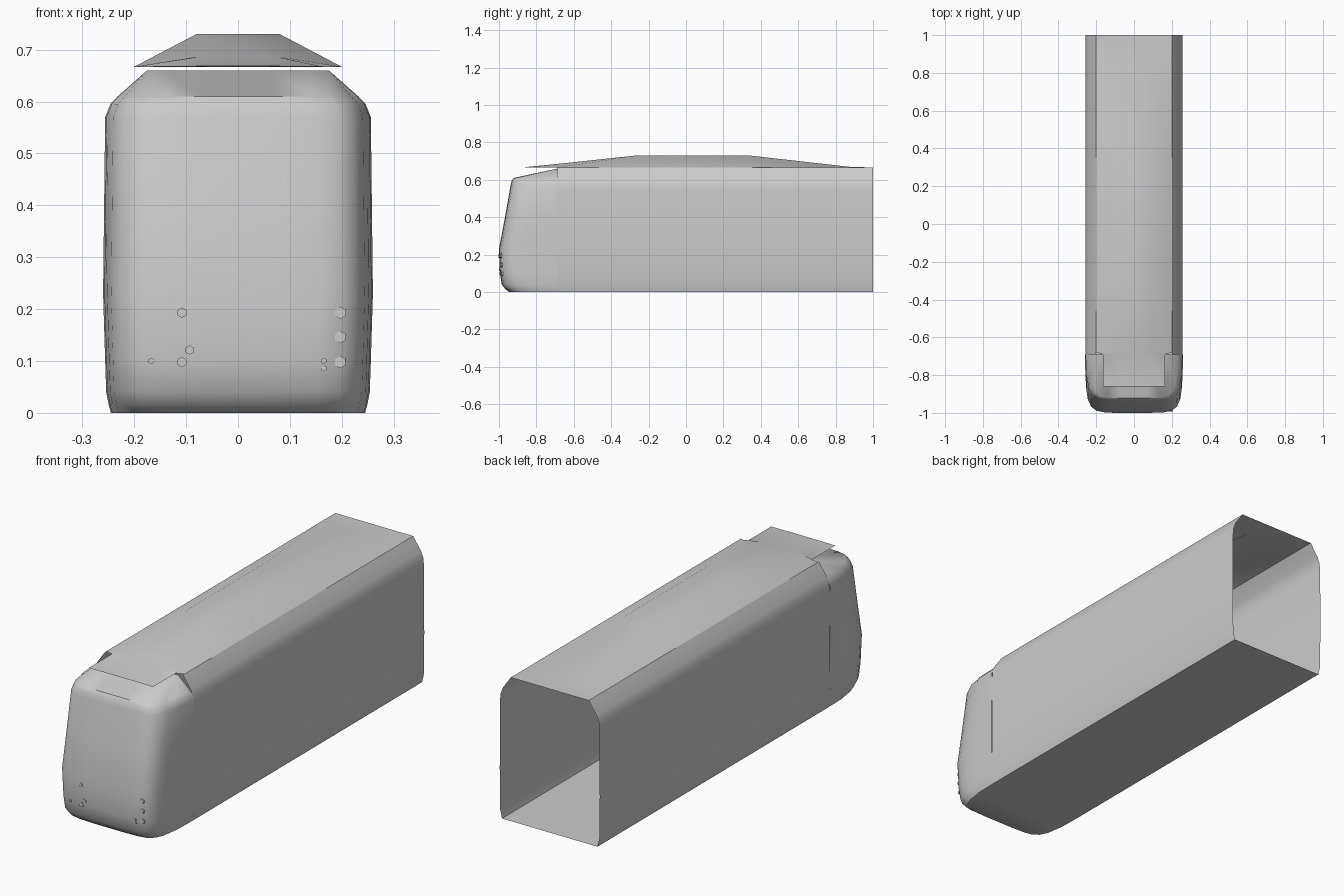
import bpy, bmesh, math
from mathutils import Vector
from mathutils.bvhtree import BVHTree

cube = bpy.data.objects.get("Cube")
if cube:
    bpy.data.objects.remove(cube, do_unlink=True)

grey = bpy.data.materials.new("plain_grey")
grey.use_nodes = True
GREY = (0.6, 0.6, 0.6, 1)
grey.diffuse_color = GREY
grey.node_tree.nodes["Principled BSDF"].inputs["Base Color"].default_value = GREY


def finish(name, bm, angle=40):
    """Turn a bmesh into a smooth shaded object."""
    mesh = bpy.data.meshes.new(name)
    bm.to_mesh(mesh)
    bm.free()
    mesh.materials.append(grey)
    obj = bpy.data.objects.new(name, mesh)
    bpy.context.collection.objects.link(obj)
    bpy.ops.object.select_all(action="DESELECT")
    obj.select_set(True)
    bpy.context.view_layer.objects.active = obj
    bpy.ops.object.shade_smooth_by_angle(angle=math.radians(angle))
    return obj


def loft(rows, outward=None):
    """Skin rows of equal point counts with quads."""
    bm = bmesh.new()
    rings = [[bm.verts.new(p) for p in row] for row in rows]
    for a, b in zip(rings, rings[1:]):
        for i in range(len(a) - 1):
            bm.faces.new((a[i], a[i + 1], b[i + 1], b[i]))
    return bm, rings


def both_sides(half):
    """Mirror a list of points running from +x towards the middle."""
    return half + [(-p[0],) + tuple(p[1:]) for p in reversed(half)]


SEAM = -0.69

# Body: open-ended tube with a flat floor and rounded shoulders
wall = [(0.2, 0.667), (0.24, 0.61), (0.252, 0.58), (0.256, 0.54),
        (0.257, 0.23), (0.255, 0.04), (0.245, 0)]
section = both_sides(wall)
bm, rings = loft([[(x, y, z) for x, z in section] for y in (SEAM, 1)])
bmesh.ops.recalc_face_normals(bm, faces=bm.faces)
bm.normal_update()
floor = max(bm.faces, key=lambda f: -f.calc_center_median().z)
if floor.normal.z > 0:
    bmesh.ops.reverse_faces(bm, faces=bm.faces)
finish("body_shell", bm)

# Roof: raised ridge that fades into a flat sheet and overhangs the cab
roof_rows = []
for y, edge, ridge, top in ((-0.86, 0.165, 0.08, 0.668), (SEAM, 0.165, 0.08, 0.685),
                            (SEAM + 0.01, 0.2, 0.08, 0.686), (-0.27, 0.2, 0.08, 0.73),
                            (0.34, 0.2, 0.08, 0.73), (0.89, 0.2, 0.06, 0.668),
                            (1, 0.2, 0.06, 0.667)):
    roof_rows.append(both_sides([(edge, y, 0.667), (ridge, y, top)]))
bm, rings = loft(roof_rows)
bm.normal_update()
if sum(f.normal.z for f in bm.faces) < 0:
    bmesh.ops.reverse_faces(bm, faces=bm.faces)
finish("roof", bm, 30)

# Cab: stacked plan outlines, closed by a sloping brow and a floor
cab_rows = []
for z, w, front in ((0, 0.245, -0.945), (0.015, 0.249, -0.965), (0.04, 0.254, -0.985),
                    (0.1, 0.256, -0.995), (0.23, 0.26, -1), (0.4, 0.258, -0.968),
                    (0.57, 0.256, -0.938), (0.595, 0.246, -0.932), (0.61, 0.232, -0.922)):
    cab_rows.append(both_sides([
        (w, SEAM, z), (w * 0.99, -0.8, z), (w * 0.97, front + 0.12, z),
        (w * 0.94, front + 0.07, z), (w * 0.87, front + 0.032, z),
        (w * 0.76, front + 0.011, z), (w * 0.6, front + 0.003, z), (w * 0.3, front, z)]))
cab_rows.append([(max(-0.175, min(0.175, x)), SEAM, 0.66) for x, y, z in cab_rows[-1]])
bm, rings = loft(cab_rows)
bm.faces.new(rings[0])
bmesh.ops.remove_doubles(bm, verts=bm.verts, dist=0.0001)
bmesh.ops.recalc_face_normals(bm, faces=bm.faces)
bm.normal_update()
if min(bm.faces, key=lambda f: f.calc_center_median().z).normal.z > 0:
    bmesh.ops.reverse_faces(bm, faces=bm.faces)
surface = BVHTree.FromBMesh(bm)
finish("cab", bm)

# Front fittings: small hexagonal discs resting on the cab front
for i, (x, z, r) in enumerate(((0.197, 0.193, 0.012), (0.197, 0.146, 0.012),
                               (0.197, 0.098, 0.012), (0.165, 0.1, 0.006),
                               (0.165, 0.086, 0.006), (-0.108, 0.193, 0.01),
                               (-0.093, 0.121, 0.009), (-0.108, 0.098, 0.01),
                               (-0.167, 0.1, 0.006))):
    hit, normal, _, _ = surface.ray_cast(Vector((x, -2, z)), Vector((0, 1, 0)))
    bm = bmesh.new()
    bmesh.ops.create_cone(bm, cap_ends=True, segments=6, radius1=r, radius2=r, depth=0.008)
    for v in bm.verts:
        across, up, out = v.co.y, v.co.x, v.co.z
        v.co = Vector((x + up, hit.y + out, z + across))
    bmesh.ops.recalc_face_normals(bm, faces=bm.faces)
    finish(f"front_disc_{i + 1}", bm)
